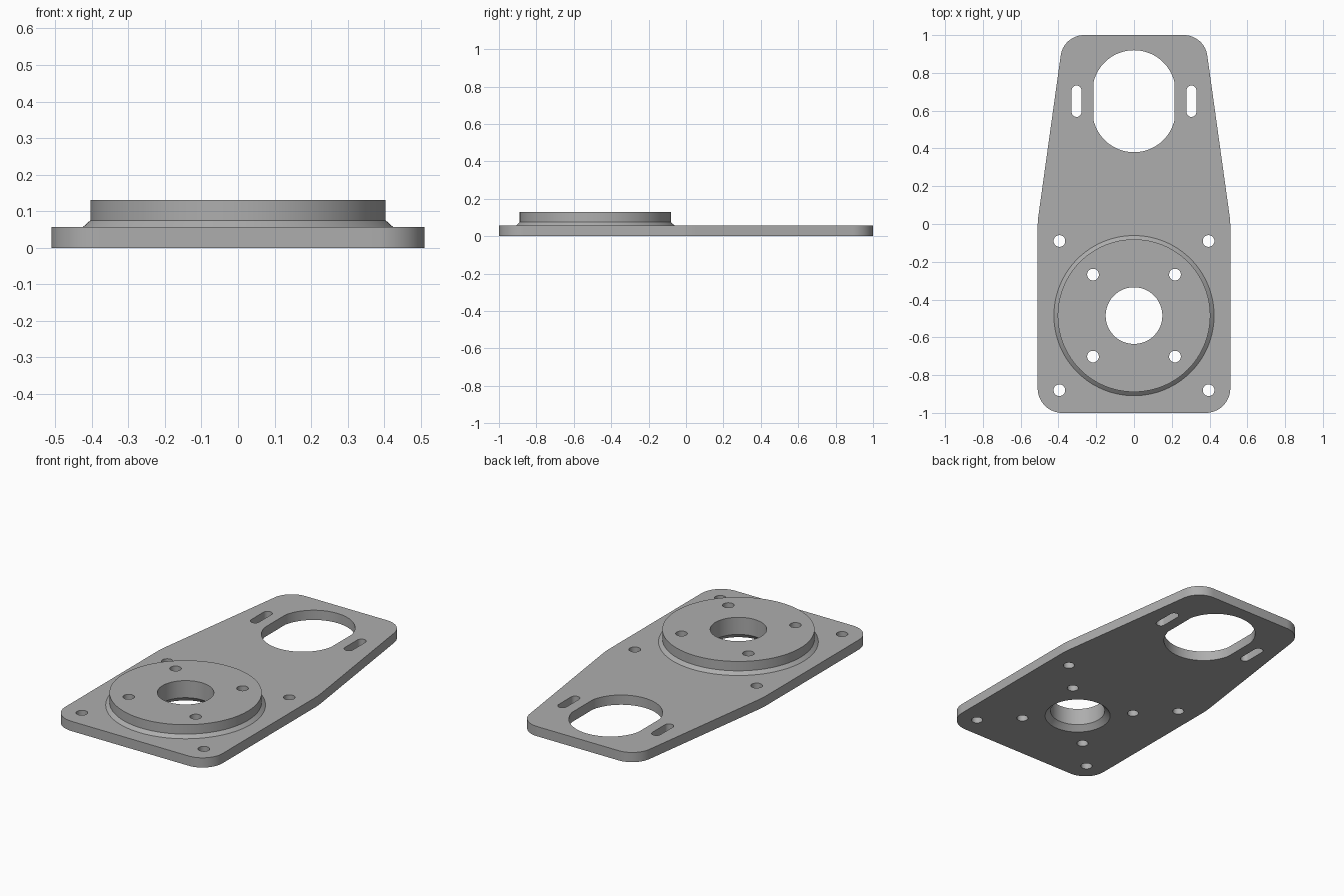
import bpy
import bmesh
from math import pi, sin, cos, tan, sqrt, asin, radians
from mathutils import Vector

if "Cube" in bpy.data.objects:
    bpy.data.objects.remove(bpy.data.objects["Cube"])

THICK = 0.057        # plate thickness
TOP = 0.13           # top of the raised boss
BOSS_Y = -0.485      # centre of the boss and its bolt pattern
SLOT_Y = 0.65        # centre of the window and side slots

metal = bpy.data.materials.new("grey metal")
metal.use_nodes = True
GREY = (0.42, 0.42, 0.42, 1)
metal.diffuse_color = GREY
metal.node_tree.nodes["Principled BSDF"].inputs["Base Color"].default_value = GREY


def arc(cx, cy, r, start, end, steps):
    return [(cx + r * cos(start + (end - start) * i / steps),
             cy + r * sin(start + (end - start) * i / steps)) for i in range(steps + 1)]


def circle(cx, cy, r, sides):
    return arc(cx, cy, r, 0, 2 * pi, sides)[:-1]


def slot(cx, cy, half_width, r, spread):
    """Vertical slot: two arcs of radius r, spread apart, trimmed to flat sides."""
    a = asin(half_width / r)
    return (arc(cx, cy + spread, r, pi / 2 - a, pi / 2 + a, 32)
            + arc(cx, cy - spread, r, 1.5 * pi - a, 1.5 * pi + a, 32))


def rounded(corners, steps=16):
    """Counter-clockwise outline with each (x, y, radius) corner filleted."""
    out = []
    for i, (x, y, r) in enumerate(corners):
        p = Vector((x, y))
        a = (Vector(corners[i - 1][:2]) - p).normalized()
        b = (Vector(corners[(i + 1) % len(corners)][:2]) - p).normalized()
        half = a.angle(b) / 2
        centre = p + (a + b).normalized() * r / sin(half)
        v0 = p + a * r / tan(half) - centre
        v1 = p + b * r / tan(half) - centre
        for k in range(steps + 1):
            t = k / steps * (pi - 2 * half)
            w = (v0 * sin(pi - 2 * half - t) + v1 * sin(t)) / sin(pi - 2 * half)
            out.append(tuple(centre + w))
    return out


def loft(name, rings):
    """Solid through a stack of (outline, z) rings with flat end caps."""
    bm = bmesh.new()
    loops = [[bm.verts.new((x, y, z)) for x, y in pts] for pts, z in rings]
    n = len(loops[0])
    for lo, hi in zip(loops, loops[1:]):
        for i in range(n):
            j = (i + 1) % n
            bm.faces.new((lo[i], lo[j], hi[j], hi[i]))
    bm.faces.new(loops[0][::-1])
    bm.faces.new(loops[-1])
    bmesh.ops.recalc_face_normals(bm, faces=bm.faces)
    mesh = bpy.data.meshes.new(name)
    bm.to_mesh(mesh)
    bm.free()
    mesh.materials.append(metal)
    obj = bpy.data.objects.new(name, mesh)
    bpy.context.collection.objects.link(obj)
    return obj


def combine(target, tool, operation):
    mod = target.modifiers.new(operation.lower(), 'BOOLEAN')
    mod.object, mod.operation, mod.solver = tool, operation, 'EXACT'
    bpy.context.view_layer.objects.active = target
    bpy.ops.object.modifier_apply(modifier=mod.name)
    bpy.data.objects.remove(tool)


def cut(name, outline):
    combine(plate, loft(name, [(outline, -0.1), (outline, 0.3)]), 'DIFFERENCE')


# Tapered base plate with rounded corners
right = [(0.51, -1, 0.13), (0.51, 0.015, 0.5), (0.373, 1, 0.125)]
left = [(-x, y, r) for x, y, r in reversed(right)]
outline = rounded(right + left)
plate = loft("mounting_plate", [(outline, 0), (outline, THICK)])

# Round boss with a sloped foot
boss = loft("boss", [(circle(0, BOSS_Y, r, 128), z) for r, z in
                     [(0.424, 0.02), (0.424, THICK), (0.404, 0.075), (0.404, TOP)]])
combine(plate, boss, 'UNION')

# Centre bore, countersunk from below
bore = loft("bore", [(circle(0, BOSS_Y, r, 96), z) for r, z in
                     [(0.19, -0.01), (0.15, 0.03), (0.15, 0.3)]])
combine(plate, bore, 'DIFFERENCE')

# Bolt holes: inner square on the boss, outer square on the plate
for offset in (0.217, 0.395):
    for sx in (-1, 1):
        for sy in (-1, 1):
            cut("bolt_hole", circle(sx * offset, BOSS_Y + sy * offset, 0.031, 32))

# Large window and the two adjustment slots beside it
cut("window", slot(0, SLOT_Y, 0.215, 0.22, 0.05))
for side in (-1, 1):
    cut("side_slot", slot(side * 0.304, SLOT_Y, 0.0259, 0.026, 0.057))

bpy.ops.object.select_all(action='DESELECT')
plate.select_set(True)
bpy.context.view_layer.objects.active = plate
bpy.ops.object.shade_smooth_by_angle(angle=radians(20))
